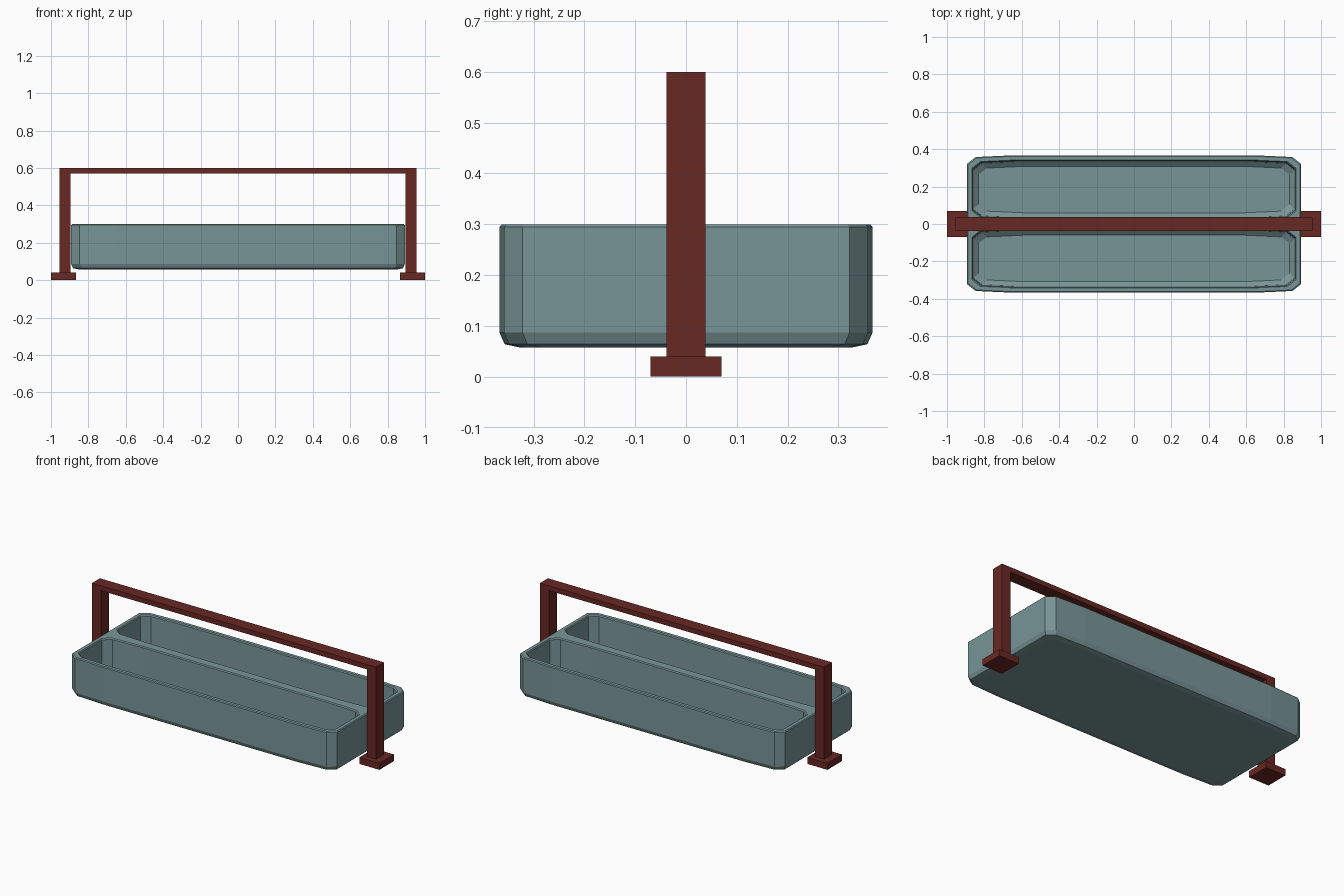
import bpy, bmesh

if "Cube" in bpy.data.objects:
    bpy.data.objects.remove(bpy.data.objects["Cube"])


def material(name, color):
    m = bpy.data.materials.new(name)
    m.diffuse_color = color
    m.use_nodes = True
    m.node_tree.nodes["Principled BSDF"].inputs["Base Color"].default_value = m.diffuse_color
    return m


teal = material("teal_grey", (0.19, 0.30, 0.31, 1))
red = material("dark_red", (0.14, 0.021, 0.017, 1))


def make_object(name, bm, mat):
    bmesh.ops.recalc_face_normals(bm, faces=bm.faces[:])
    mesh = bpy.data.meshes.new(name)
    bm.to_mesh(mesh)
    bm.free()
    mesh.materials.append(mat)
    ob = bpy.data.objects.new(name, mesh)
    bpy.context.collection.objects.link(ob)
    return ob


def outline(hx, hy, inset):
    """Cut-corner rectangle whose long sides bow out slightly."""
    a, b = hx - inset, hy - inset
    q = [(a, b - 0.045), (a - 0.045, b - 0.009), (a - 0.24, b)]
    return (q + [(-x, y) for x, y in reversed(q)]
            + [(-x, -y) for x, y in q] + [(x, -y) for x, y in reversed(q)])


def lofted(name, hx, hy, cy, levels):
    """Closed solid through outlines given as (inset, z)."""
    bm = bmesh.new()
    rings = [[bm.verts.new((x, y + cy, z)) for x, y in outline(hx, hy, i)]
             for i, z in levels]
    for r, s in zip(rings, rings[1:]):
        for k in range(len(r)):
            n = (k + 1) % len(r)
            bm.faces.new((r[k], r[n], s[n], s[k]))
    bm.faces.new(rings[0])
    bm.faces.new(rings[-1])
    return make_object(name, bm, teal)


# Trough body with chamfered base and rim
trough = lofted("trough", 0.892, 0.367, 0,
                [(0.038, 0.058), (0.010, 0.064), (0, 0.087), (0, 0.295), (0.005, 0.30)])

# Two long compartments cut out, leaving a central divider
for side in (-1, 1):
    cutter = lofted("compartment_cutter", 0.862, 0.154, side * 0.184,
                    [(0.030, 0.088), (0.004, 0.110), (0, 0.294), (-0.005, 0.3005), (-0.005, 0.35)])
    mod = trough.modifiers.new("compartment", 'BOOLEAN')
    mod.operation = 'DIFFERENCE'
    mod.solver = 'EXACT'
    mod.object = cutter
    bpy.context.view_layer.objects.active = trough
    bpy.ops.object.modifier_apply(modifier=mod.name)
    bpy.data.objects.remove(cutter)

# Handle frame: U-shaped profile extruded in depth
bm = bmesh.new()
half = [(0.955, 0.60), (0.955, 0.04), (0.895, 0.04), (0.895, 0.57)]
profile = half + [(-x, z) for x, z in reversed(half)]
face = bm.faces.new([bm.verts.new((x, -0.038, z)) for x, z in profile])
ext = bmesh.ops.extrude_face_region(bm, geom=[face])
bmesh.ops.translate(bm, vec=(0, 0.076, 0),
                    verts=[g for g in ext["geom"] if isinstance(g, bmesh.types.BMVert)])
make_object("handle_frame", bm, red)

# Foot pads
for side, name in ((-1, "left_foot"), (1, "right_foot")):
    bm = bmesh.new()
    bmesh.ops.create_cube(bm, size=1)
    bmesh.ops.scale(bm, vec=(0.135, 0.14, 0.04), verts=bm.verts[:])
    bmesh.ops.translate(bm, vec=(side * 0.9325, 0, 0.02), verts=bm.verts[:])
    make_object(name, bm, red)
